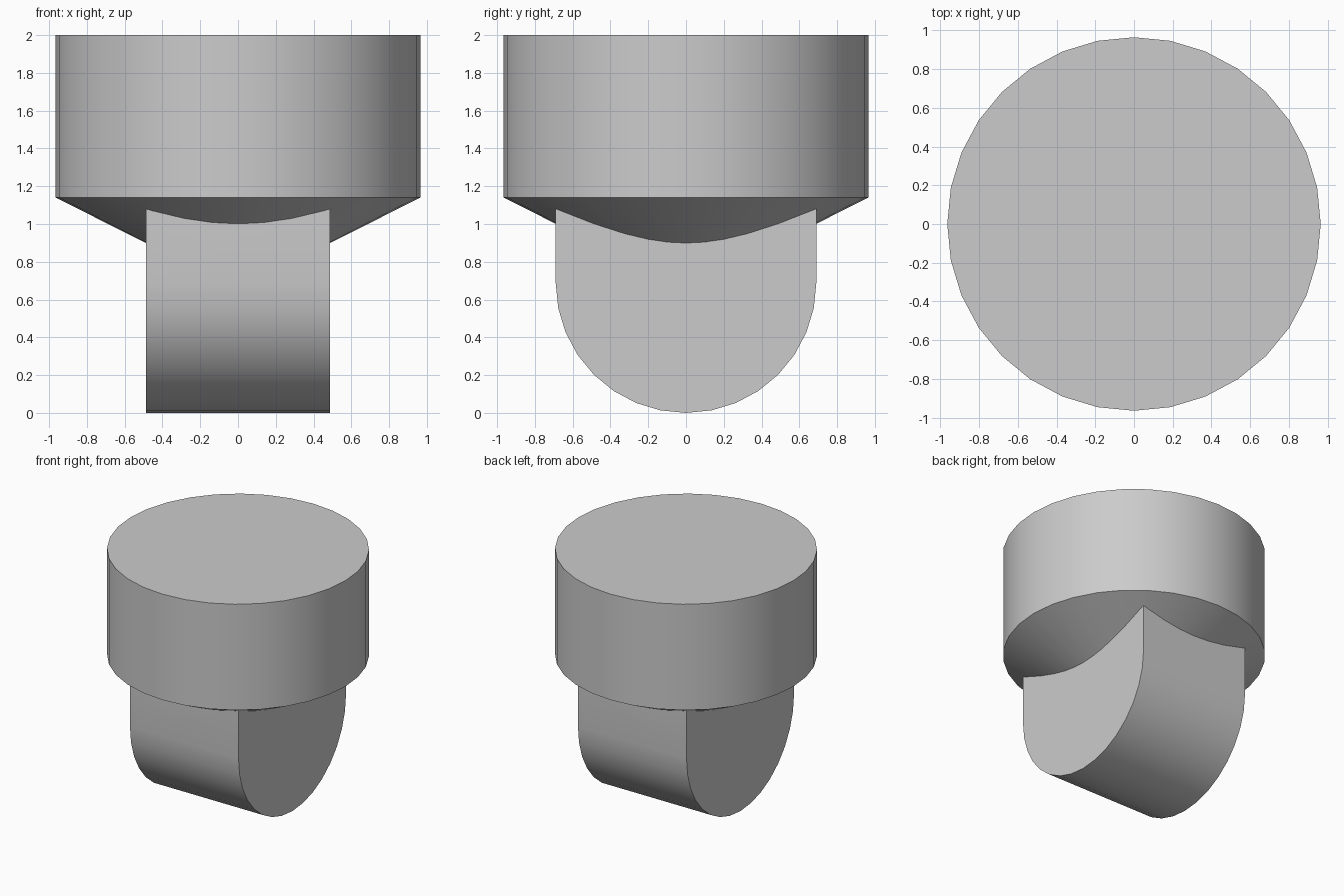
import bpy, bmesh, math

if "Cube" in bpy.data.objects:
    bpy.data.objects.remove(bpy.data.objects["Cube"], do_unlink=True)

RADIUS, TOP, RIM, APEX = 0.965, 2.0, 1.14, 0.653   # round head with conical underside
HALF_X, HALF_Y = 0.488, 0.69                       # tongue half sizes
SIDES = 32

grey = bpy.data.materials.new("light grey")
grey.use_nodes = True
colour = (0.6, 0.6, 0.6, 1)
grey.diffuse_color = colour
grey.node_tree.nodes["Principled BSDF"].inputs["Base Color"].default_value = colour


def make_object(name, bm):
    bmesh.ops.recalc_face_normals(bm, faces=bm.faces)
    mesh = bpy.data.meshes.new(name)
    bm.to_mesh(mesh)
    bm.free()
    mesh.materials.append(grey)
    obj = bpy.data.objects.new(name, mesh)
    bpy.context.collection.objects.link(obj)
    return obj


# Round head: two rings, flat cap and cone
bm = bmesh.new()
angles = [math.tau * i / SIDES for i in range(SIDES)]
upper, lower = [[bm.verts.new((RADIUS * math.cos(a), RADIUS * math.sin(a), z))
                 for a in angles] for z in (TOP, RIM)]
apex = bm.verts.new((0, 0, APEX))
bm.faces.new(upper)
for i in range(SIDES):
    j = (i + 1) % SIDES
    bm.faces.new((upper[i], lower[i], lower[j], upper[j]))
    bm.faces.new((lower[i], apex, lower[j]))
head = make_object("round_head_with_tongue", bm)

# Tongue: half-round profile extruded across x
bm = bmesh.new()
arc = [math.pi * i / 16 for i in range(17)]
profile = [(HALF_Y * math.cos(a), HALF_Y * (1 - math.sin(a))) for a in arc]
profile += [(-HALF_Y, 1.3), (HALF_Y, 1.3)]
side = bm.faces.new([bm.verts.new((-HALF_X, y, z)) for y, z in profile])
extruded = bmesh.ops.extrude_face_region(bm, geom=[side])["geom"]
bmesh.ops.translate(bm, vec=(2 * HALF_X, 0, 0),
                    verts=[v for v in extruded if isinstance(v, bmesh.types.BMVert)])
tongue = make_object("tongue", bm)

# Join both into one solid
union = head.modifiers.new("join_tongue", "BOOLEAN")
union.operation = "UNION"
union.solver = "EXACT"
union.object = tongue
bpy.ops.object.select_all(action="DESELECT")
head.select_set(True)
bpy.context.view_layer.objects.active = head
bpy.ops.object.modifier_apply(modifier=union.name)
bpy.data.objects.remove(tongue, do_unlink=True)
bpy.ops.object.shade_smooth_by_angle(angle=math.radians(30))
